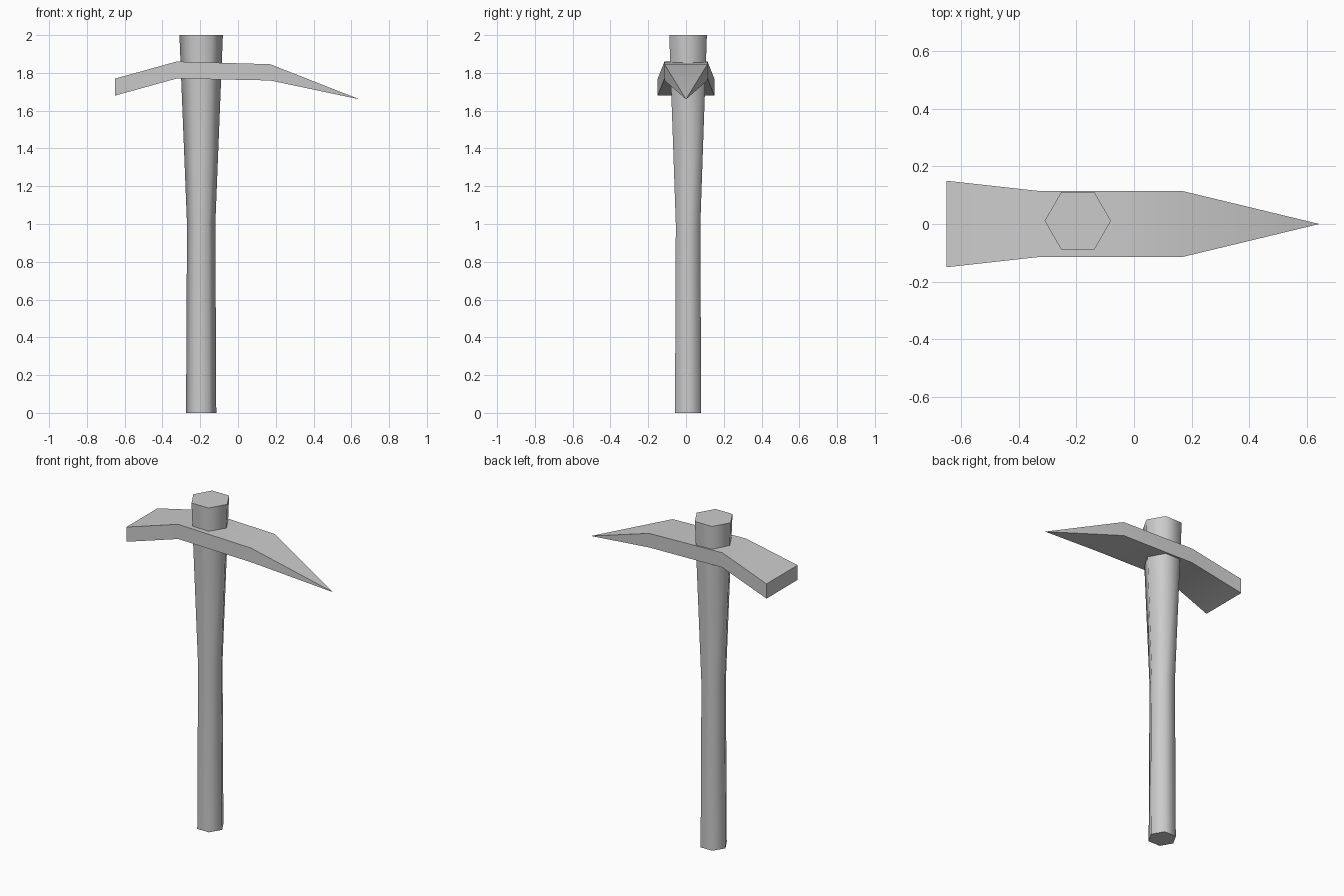
import bpy, bmesh, math

cube = bpy.data.objects.get("Cube")
if cube:
    bpy.data.objects.remove(cube)

grey = bpy.data.materials.new("plain grey")
grey.use_nodes = True
colour = (0.6, 0.6, 0.6, 1)
grey.diffuse_color = colour
grey.node_tree.nodes["Principled BSDF"].inputs["Base Color"].default_value = colour


def loft(name, rings, smooth_angle):
    """Skin a list of equal-sized rings and cap both ends."""
    bm = bmesh.new()
    loops = [[bm.verts.new(p) for p in ring] for ring in rings]
    n = len(loops[0])
    for a, b in zip(loops, loops[1:]):
        for i in range(n):
            j = (i + 1) % n
            bm.faces.new((a[i], a[j], b[j], b[i]))
    bm.faces.new(loops[0])
    bm.faces.new(loops[-1])
    # Collapse a pointed end to one vertex
    bmesh.ops.remove_doubles(bm, verts=bm.verts, dist=0.0005)
    bmesh.ops.recalc_face_normals(bm, faces=bm.faces)
    mesh = bpy.data.meshes.new(name)
    bm.to_mesh(mesh)
    bm.free()
    obj = bpy.data.objects.new(name, mesh)
    bpy.context.collection.objects.link(obj)
    mesh.materials.append(grey)
    bpy.ops.object.select_all(action='DESELECT')
    obj.select_set(True)
    bpy.context.view_layer.objects.active = obj
    bpy.ops.object.shade_smooth_by_angle(angle=math.radians(smooth_angle))
    return obj


def hexagon(z, radius):
    return [(-0.195 + radius * math.cos(k * math.pi / 3),
             0.011 + radius * math.sin(k * math.pi / 3), z) for k in range(6)]


def section(x, half_width, bottom, top):
    return [(x, -half_width, bottom), (x, half_width, bottom),
            (x, half_width, top), (x, -half_width, top)]


# Six-sided handle, flaring towards the head
loft("handle", [hexagon(0, 0.08), hexagon(1, 0.075), hexagon(2, 0.115)], 65)

# Head: flared flat blade on one side, pointed pick on the other
loft("pick_head", [section(-0.65, 0.15, 1.68, 1.77),
                   section(-0.325, 0.114, 1.77, 1.86),
                   section(0.17, 0.114, 1.76, 1.846),
                   section(0.643, 0, 1.66, 1.66)], 30)
